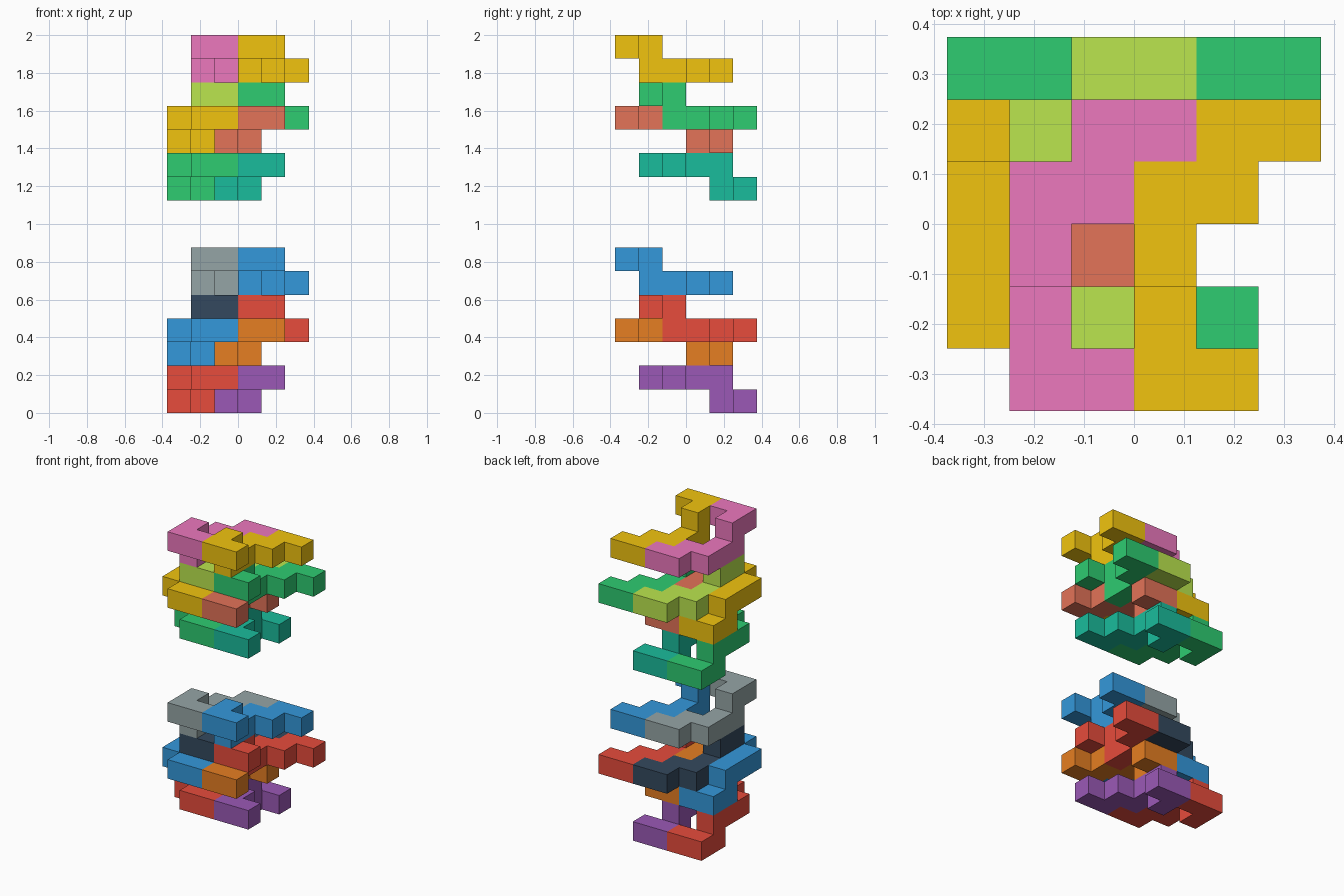
import bpy, bmesh
from mathutils import Vector

if "Cube" in bpy.data.objects:
    bpy.data.objects.remove(bpy.data.objects["Cube"])

U = 0.125  # edge of one unit cube

# One puzzle piece: a stepped bar with a small hook on the layer above
BAR = [(0, 0, 0), (0, 1, 0), (0, 2, 0), (1, 2, 0), (1, 3, 0), (2, 3, 0)]
HOOK = [(0, 0, 1), (0, -1, 1), (1, -1, 1)]
CELLS = BAR + HOOK

COLORS = {
    "red": "e74c3c", "purple": "9b59b6", "blue": "3498db", "orange": "e67e22",
    "navy": "34495e", "grey": "95a5a6", "green": "2ecc71", "teal": "1abc9c",
    "yellow": "f1c40f", "salmon": "e37358", "lime": "bbe64e", "pink": "ec78bd",
}


def material(name):
    mat = bpy.data.materials.get(name)
    if mat is None:
        mat = bpy.data.materials.new(name)
        rgb = [int(COLORS[name][i:i + 2], 16) / 255 for i in (0, 2, 4)]
        lin = [c / 12.92 if c <= 0.04045 else ((c + 0.055) / 1.055) ** 2.4 for c in rgb]
        mat.diffuse_color = (*lin, 1)
        mat.use_nodes = True
        mat.node_tree.nodes["Principled BSDF"].inputs["Base Color"].default_value = mat.diffuse_color
    return mat


def piece(name, color, origin, flip):
    """Outer skin of the piece's cubes; flip turns it half a turn about x."""
    s = -1 if flip else 1
    cells = {(origin[0] + x, origin[1] + s * y, origin[2] + s * z) for x, y, z in CELLS}
    bm = bmesh.new()
    for cell in cells:
        centre = Vector(cell) + Vector((0.5, 0.5, 0.5))
        for axis in range(3):
            for sign in (-1, 1):
                n = Vector((0, 0, 0))
                n[axis] = sign
                if tuple(int(a + b) for a, b in zip(cell, n)) in cells:
                    continue
                a = Vector((0, 0, 0))
                a[(axis + 1) % 3] = 0.5
                b = n.cross(a)
                mid = centre + n * 0.5
                corners = (mid - a - b, mid + a - b, mid + a + b, mid - a + b)
                bm.faces.new([bm.verts.new((p - Vector((3, 3, 0))) * U) for p in corners])
    bmesh.ops.remove_doubles(bm, verts=bm.verts, dist=1e-4)
    bmesh.ops.dissolve_limit(bm, angle_limit=0.01, verts=bm.verts, edges=bm.edges)
    bmesh.ops.recalc_face_normals(bm, faces=bm.faces)
    mesh = bpy.data.meshes.new(name)
    bm.to_mesh(mesh)
    bm.free()
    mesh.materials.append(material(color))
    bpy.context.collection.objects.link(bpy.data.objects.new(name, mesh))


# Pairs of pieces in each stack: first cube position, flipped or not
LAYERS = [((0, 4, 1), True), ((0, 3, 3), True), ((1, 2, 3), False), ((1, 1, 5), False)]
STACKS = {
    "lower": (0, [("red", "purple"), ("blue", "orange"), ("navy", "red"), ("grey", "blue")]),
    "upper": (9, [("green", "teal"), ("yellow", "salmon"), ("lime", "green"), ("pink", "yellow")]),
}
for stack, (base, pairs) in STACKS.items():
    for level, (((x, y, z), flip), pair) in enumerate(zip(LAYERS, pairs), 1):
        for i, color in enumerate(pair):
            side = ("left", "right")[i]
            piece(f"{stack}_piece_{level}_{side}", color, (x + 2 * i, y, z + base), flip)
